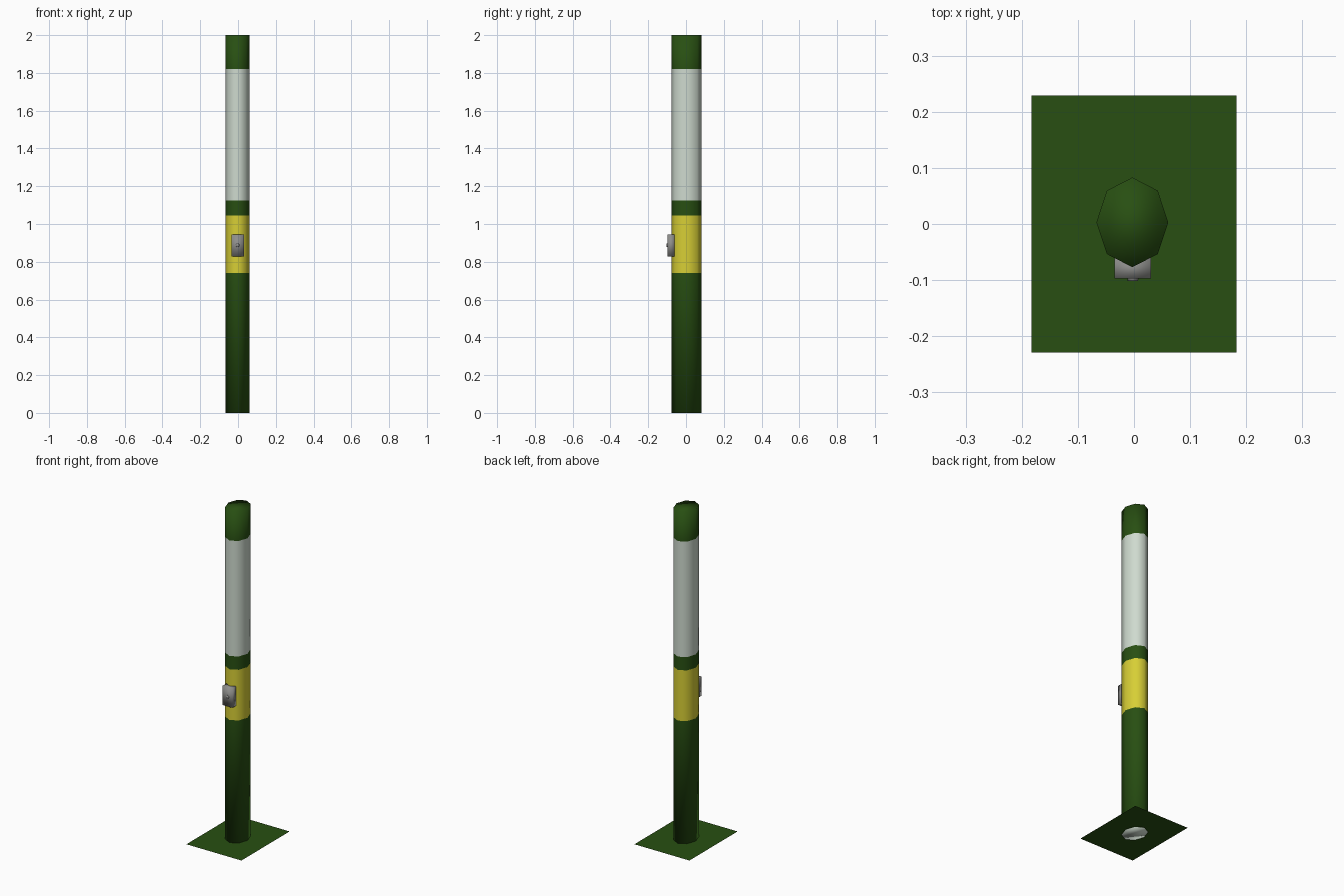
import bpy, bmesh
from math import sin, cos, pi

cube = bpy.data.objects.get("Cube")
if cube:
    bpy.data.objects.remove(cube, do_unlink=True)


def material(name, rgb):
    m = bpy.data.materials.new(name)
    m.use_nodes = True
    m.diffuse_color = (*rgb, 1)
    m.node_tree.nodes["Principled BSDF"].inputs["Base Color"].default_value = (*rgb, 1)
    return m


green = material("dark green", (0.021, 0.078, 0.006))
yellow = material("yellow", (0.68, 0.62, 0.036))
white = material("pale grey", (0.62, 0.70, 0.62))
grey = material("metal grey", (0.27, 0.27, 0.26))


def finish(name, bm, mats, smooth=True):
    bmesh.ops.recalc_face_normals(bm, faces=bm.faces)
    for f in bm.faces:
        f.smooth = smooth
    mesh = bpy.data.meshes.new(name)
    bm.to_mesh(mesh)
    bm.free()
    for m in mats:
        mesh.materials.append(m)
    obj = bpy.data.objects.new(name, mesh)
    bpy.context.collection.objects.link(obj)
    return obj


# Post: eight-sided oval tube, one ring per colour change
SIDES = 8
LEVELS = [0, 0.74, 1.045, 1.125, 1.82, 2]
BANDS = [0, 1, 0, 2, 0]
bm = bmesh.new()
rings = []
for z in LEVELS:
    angles = [2 * pi * i / SIDES for i in range(SIDES)]
    rings.append([bm.verts.new((-0.003 + 0.064 * sin(a), 0.003 + 0.08 * cos(a), z))
                  for a in angles])
for low, high, band in zip(rings, rings[1:], BANDS):
    for i in range(SIDES):
        j = (i + 1) % SIDES
        bm.faces.new((low[i], low[j], high[j], high[i])).material_index = band
bm.faces.new(rings[-1])
bm.faces.new(rings[0]).material_index = 2
finish("post", bm, [green, yellow, white])

# Ground plate: thin flat sheet just above the foot of the post
bm = bmesh.new()
bm.faces.new([bm.verts.new((0.183 * x, 0.229 * y, 0.002))
              for x, y in ((-1, -1), (1, -1), (1, 1), (-1, 1))])
finish("ground_plate", bm, [green], smooth=False)

# Push button box on the front
bm = bmesh.new()
bmesh.ops.create_cube(bm, size=1)
bmesh.ops.scale(bm, vec=(0.065, 0.036, 0.116), verts=bm.verts)
bmesh.ops.translate(bm, vec=(-0.002, -0.079, 0.887), verts=bm.verts)
finish("button_box", bm, [grey])

# Round button
bm = bmesh.new()
bmesh.ops.create_cone(bm, cap_ends=True, segments=SIDES, radius1=0.011, radius2=0.009, depth=0.01)
for v in bm.verts:
    x, y, z = v.co
    v.co = (x - 0.002, -0.097 - z, y + 0.887)
finish("button", bm, [grey])
